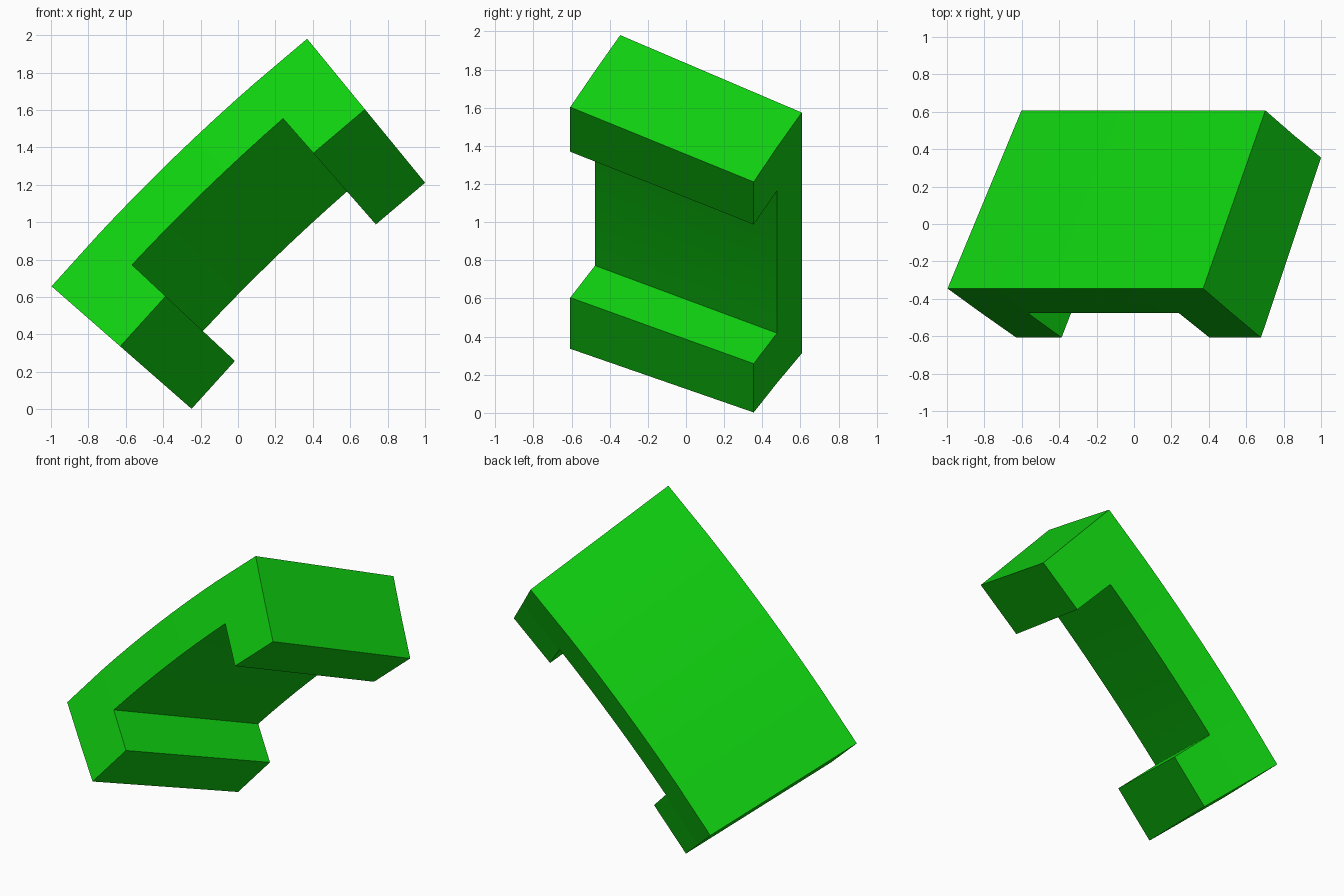
import bpy, bmesh, math

cube = bpy.data.objects.get("Cube")
if cube:
    bpy.data.objects.remove(cube, do_unlink=True)

# One flat green
green = bpy.data.materials.new("bright_green")
green.use_nodes = True
colour = (0.005, 0.64, 0.005, 1.0)
green.diffuse_color = colour
bsdf = next(n for n in green.node_tree.nodes if n.type == 'BSDF_PRINCIPLED')
bsdf.inputs["Base Color"].default_value = colour

# The bracket is a short sector of a wide ring turned about an axis along y
AXIS_X, AXIS_Z = 7.666, -6.921
# Slanted cross-section as (radius, y): outer, middle and inner level
FRONT = [(11.51, -0.345), (11.268, -0.477), (11.022, -0.607)]
BACK = [(10.985, 0.607), (10.749, 0.477), (10.515, 0.355)]

# Angular stations: one foot, the bridge in even steps, the other foot
STEPS = 8
START, INNER_START, INNER_END, END = 129.34, 131.22, 136.94, 138.82
angles = ([START]
          + [INNER_START + (INNER_END - INNER_START) * i / STEPS for i in range(STEPS + 1)]
          + [END])
last = len(angles) - 1

bm = bmesh.new()


def ring_point(angle, radius, y):
    a = math.radians(angle)
    return bm.verts.new((AXIS_X + radius * math.cos(a), y, AXIS_Z + radius * math.sin(a)))


# Grid of points: front[station][level] and back[station][level]
front, back = [], []
for i, angle in enumerate(angles):
    levels = 3 if i in (0, 1, last - 1, last) else 2
    front.append([ring_point(angle, *p) for p in FRONT[:levels]])
    back.append([ring_point(angle, *p) for p in BACK[:levels]])


def across(p, q):
    """Quad running from front to back along the edge between two grid points."""
    (i, j), (k, m) = p, q
    bm.faces.new((front[i][j], front[k][m], back[k][m], back[i][j]))


for i in range(last):
    foot = i in (0, last - 1)
    bottom = 2 if foot else 1
    across((i, 0), (i + 1, 0))              # outer skin
    across((i, bottom), (i + 1, bottom))    # underside
    for side in (front, back):              # front and back walls
        for j in range(bottom):
            bm.faces.new((side[i][j], side[i + 1][j], side[i + 1][j + 1], side[i][j + 1]))

# Inner cheeks of the feet and the two end walls
for i in (1, last - 1):
    across((i, 1), (i, 2))
for i in (0, last):
    for j in (0, 1):
        across((i, j), (i, j + 1))

bmesh.ops.recalc_face_normals(bm, faces=bm.faces)
mesh = bpy.data.meshes.new("curved_bracket")
bm.to_mesh(mesh)
bm.free()
mesh.materials.append(green)
bracket = bpy.data.objects.new("curved_bracket", mesh)
bpy.context.collection.objects.link(bracket)
